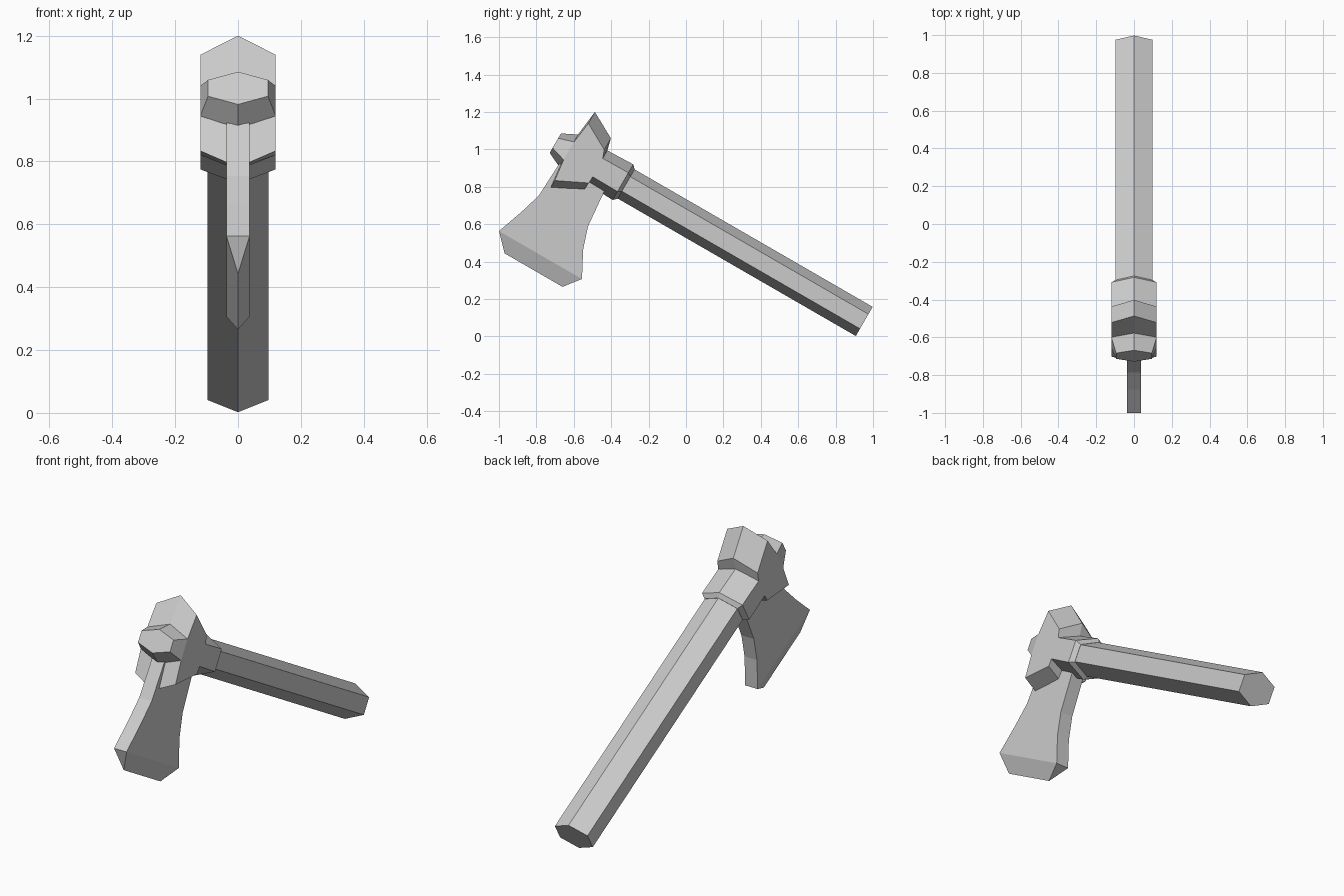
import bpy, bmesh, math

if "Cube" in bpy.data.objects:
    bpy.data.objects.remove(bpy.data.objects["Cube"])

# Tilted frame: s runs up the handle axis, t is perpendicular (upwards)
C, S = math.cos(math.radians(30)), math.sin(math.radians(30))


def P(x, s, t):
    return (x, 0.953 - C * s + S * t, 0.08 + S * s + C * t)


def loft(name, rings):
    """Skin a list of equal-length point rings and cap both ends."""
    bm = bmesh.new()
    rows = [[bm.verts.new(p) for p in r] for r in rings]
    n = len(rows[0])
    for a, b in zip(rows, rows[1:]):
        for i in range(n):
            j = (i + 1) % n
            bm.faces.new((a[i], a[j], b[j], b[i]))
    bm.faces.new(rows[0])
    bm.faces.new(rows[-1])
    bmesh.ops.remove_doubles(bm, verts=bm.verts, dist=1e-4)
    bmesh.ops.recalc_face_normals(bm, faces=bm.faces)
    me = bpy.data.meshes.new(name)
    bm.to_mesh(me)
    bm.free()
    ob = bpy.data.objects.new(name, me)
    bpy.context.collection.objects.link(ob)
    return ob


def hexagon(s, w, tc, ts):
    """Hexagon across the axis: half width w, ridge height tc, side height ts."""
    return [P(0, s, tc), P(w, s, ts), P(w, s, -ts),
            P(0, s, -tc), P(-w, s, -ts), P(-w, s, ts)]


# Handle
loft("handle", [hexagon(0, .097, .09, .045), hexagon(1.6, .097, .09, .045)])

# Head socket: collar, body and tapered end nub
loft("head_socket", [hexagon(1.47, .098, .091, .046),
                     hexagon(1.49, .12, .11, .058),
                     hexagon(1.645, .12, .105, .056),
                     hexagon(1.825, .12, .10, .055),
                     hexagon(1.907, .095, .06, .03)])


# Flared ridged flanges above and below the socket
def flange(name, ridge, side):
    loft(name, [[P(x, s, t) for s, t in prof]
                for x, prof in ((-.12, side), (0, ridge), (.12, side))])


flange("upper_flange",
       [(1.825, .10), (1.807, .25), (1.663, .171), (1.643, .09)],
       [(1.825, .05), (1.807, .18), (1.663, .10), (1.643, .045)])
flange("lower_flange",
       [(1.825, -.10), (1.81, -.235), (1.65, -.152), (1.643, -.09)],
       [(1.825, -.05), (1.81, -.175), (1.645, -.095), (1.643, -.045)])

# Blade: (front y, z, back y, z) per level, last level closes to the cutting edge
levels = [(-.59, .97, -.40, .86), (-.68, .92, -.444, .76),
          (-.786, .754, -.524, .588), (-.877, .668, -.55, .465),
          (-1.0, .563, -.556, .307), (-.97, .444, -.66, .265)]
rings = []
for i, (fy, fz, by, bz) in enumerate(levels):
    h = 0.037 if i < len(levels) - 1 else 0.0004
    rings.append([(-h, fy, fz), (h, fy, fz), (h, by, bz), (-h, by, bz)])
loft("blade", rings)
